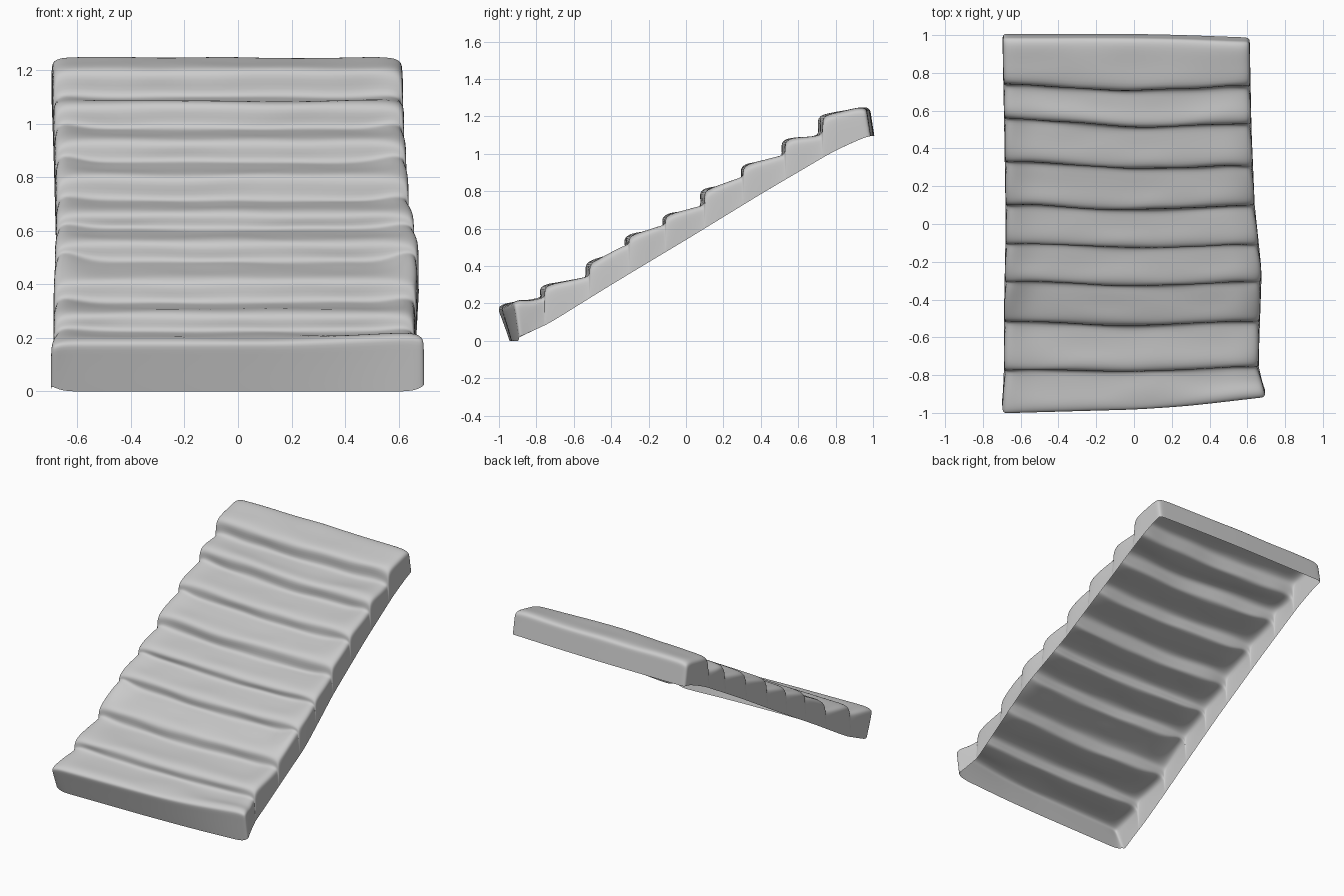
import bpy, bmesh, random

if "Cube" in bpy.data.objects:
    bpy.data.objects.remove(bpy.data.objects["Cube"])
random.seed(4)


def lerp_pts(pts, t):
    if t <= pts[0][0]:
        return pts[0][1]
    for (a, va), (b, vb) in zip(pts, pts[1:]):
        if t <= b:
            return va + (vb - va) * (t - a) / (b - a)
    return pts[-1][1]


# risers: y at left / middle / right, z at foot (side edges) and at lip
RISERS = [
    (-0.775, -0.785, -0.755, 0.23, 0.300),
    (-0.515, -0.545, -0.515, 0.345, 0.425),
    (-0.305, -0.335, -0.305, 0.515, 0.567),
    (-0.105, -0.132, -0.110, 0.62, 0.677),
    (0.100, 0.066, 0.100, 0.725, 0.812),
    (0.330, 0.287, 0.305, 0.875, 0.943),
    (0.560, 0.505, 0.530, 0.995, 1.080),
    (0.740, 0.698, 0.730, 1.10, 1.208),
]
FRONT, BACK = (-1.008, -0.988, -0.92), (0.985, 0.985, 0.965)
LEFT = [(-1, -0.695), (-0.78, -0.685), (-0.5, -0.685), (0, -0.675), (0.5, -0.683), (1, -0.693)]
RIGHT = [(-0.92, 0.695), (-0.75, 0.655), (-0.25, 0.672), (0.1, 0.635), (0.5, 0.618), (1, 0.608)]
BOTTOM = [(-0.92, 0.005), (-0.85, 0.04), (-0.73, 0.095), (-0.4, 0.30), (0, 0.54),
          (0.4, 0.785), (0.8, 1.02), (0.98, 1.10)]

# rows: (y left, y middle, y right, z, side pinch, dip inside the side edges)
rows = [(*FRONT, 0.182, 0, 0), (*[y + 0.035 for y in FRONT], 0.2, 0, 0)]
prev, prev_z = FRONT, 0.2
for *ys, lo, hi in RISERS + [(*BACK, 1.245, 1.25)]:
    mid = [p * 0.5 + y * 0.5 for p, y in zip(prev, ys)]
    if hi == 1.25:
        rows.append((*mid, 1.23, 0, 0))
        rows.append((*[y - 0.035 for y in ys], 1.252, 0, 0))
        rows.append((*ys, 1.24, 0, 0))
        break
    dip = (lo - prev_z) * 0.45
    rows.append((*mid, prev_z * 0.45 + lo * 0.55, 0, dip * 0.6))
    rows.append((*[y - 0.03 for y in ys], lo, 0.006, dip))
    rows.append((*[y + 0.004 for y in ys], lo + 0.01, 0.012, dip))
    rows.append((*[y - 0.004 for y in ys], hi - 0.02, 0.006, 0))
    rows.append((*[y + 0.035 for y in ys], hi + 0.006, 0, 0))
    prev, prev_z = ys, hi

COLS = [0, 0.025, 0.09, 0.19, 0.29, 0.39, 0.5, 0.6, 0.7, 0.81, 0.91, 0.975, 1]
nr, nc = len(rows), len(COLS)

# stepped top surface, worn by small random offsets
bm = bmesh.new()
grid = []
for i, (yl, ym, yr, z, pinch, dip) in enumerate(rows):
    line = []
    jitter = [random.uniform(-1, 1) for _ in COLS]
    for j, u in enumerate(COLS):
        y = lerp_pts([(0, yl), (0.5, ym), (0.72, yr * 0.3 + ym * 0.7), (1, yr)], u)
        x0, x1 = lerp_pts(LEFT, yl) + pinch, lerp_pts(RIGHT, yr) - pinch
        inner = 1 < j < nc - 2 and 0 < i < nr - 1
        zz = z
        if inner:
            zz += 0.005 * jitter[j] - dip
            y += 0.006 * jitter[j] + (0.012 if pinch == 0.012 else 0)
        if i < 2:
            zz += 0.025 * max(0, (u - 0.65) / 0.35)
        if j in (0, nc - 1):
            zz -= 0.015
        line.append(bm.verts.new((x0 + (x1 - x0) * u, y, zz)))
    grid.append(line)
for a, b in zip(grid, grid[1:]):
    for j in range(nc - 1):
        bm.faces.new((a[j], a[j + 1], b[j + 1], b[j]))

# skirt walls round the rim, open underneath
rim = ([(0, j) for j in range(nc)] + [(i, nc - 1) for i in range(1, nr)]
       + [(nr - 1, j) for j in range(nc - 2, -1, -1)] + [(i, 0) for i in range(nr - 2, 0, -1)])
top = [grid[i][j] for i, j in rim]
rings = [top]
for t in (0.17, 0.85, 1.0):
    ring = []
    for (i, j), v in zip(rim, top):
        x, y, z = v.co
        lean = 0.06 * max(0, 1 - (y + 1) / 0.15) if i < 2 else 0.022 * (i >= nr - 2)
        zb = lerp_pts(BOTTOM, y + lean)
        if i == 0:
            zb = 0.025 if j in (0, nc - 1) else 0.0
        elif i == nr - 1:
            zb = 1.095
        drop = min(0.028, (z - zb) * 0.3) if t == 0.17 else (z - zb) * t
        # pinch at the riser feet fades out down the side walls
        side = (0.004 + rows[i][4] * t) * ((j == nc - 1) - (j == 0))
        ring.append(bm.verts.new((x + side, y + lean * t, z - drop)))
    rings.append(ring)
for a, b in zip(rings, rings[1:]):
    for k in range(len(rim)):
        n = (k + 1) % len(rim)
        bm.faces.new((a[n], a[k], b[k], b[n]))
for f in bm.faces:
    f.smooth = True

mesh = bpy.data.meshes.new("stone_stairs")
bm.to_mesh(mesh)
bm.free()
stairs = bpy.data.objects.new("stone_stairs", mesh)
bpy.context.collection.objects.link(stairs)
sub = stairs.modifiers.new("soften", 'SUBSURF')
sub.levels = sub.render_levels = 2
